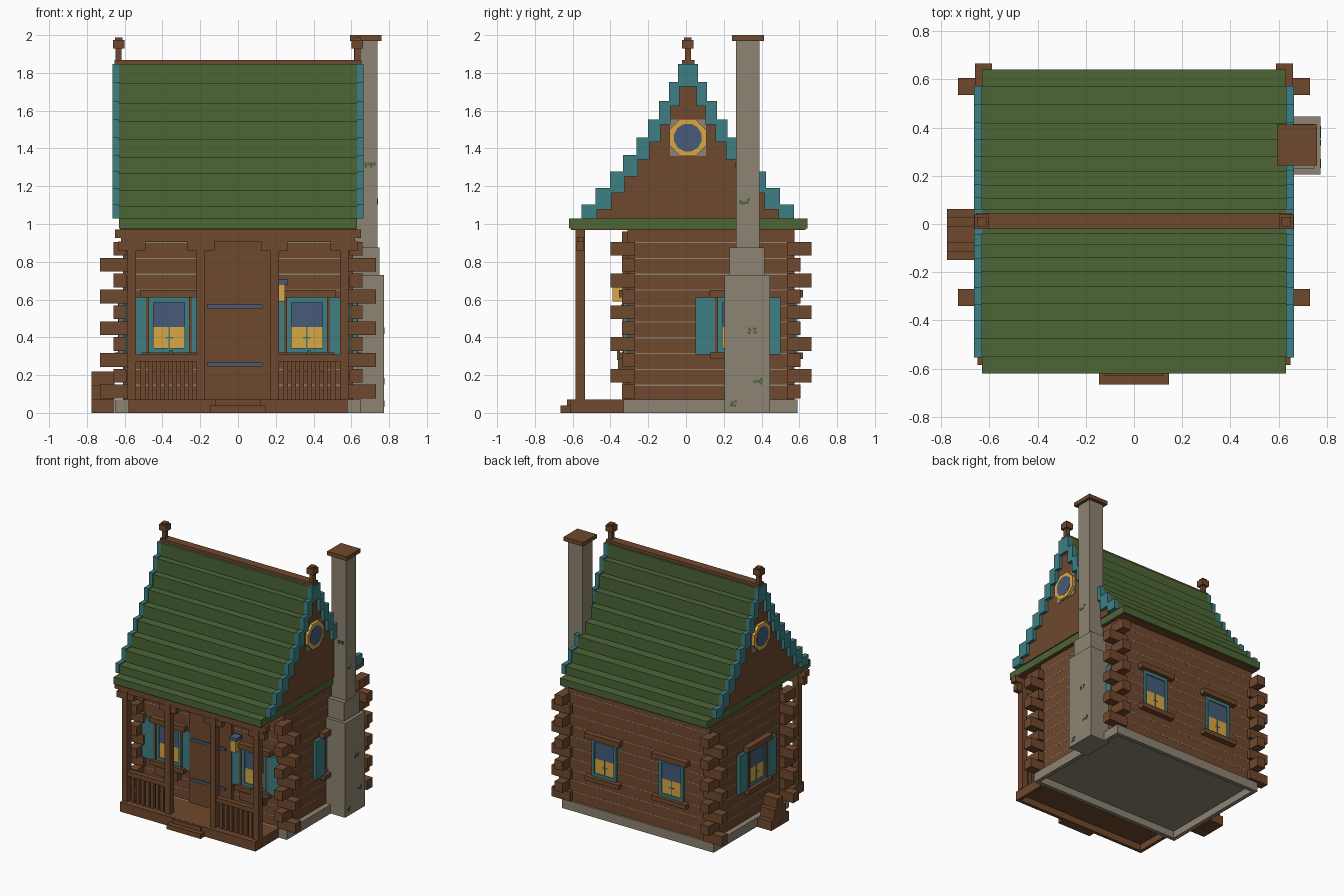
import bpy, math, random
from mathutils import Matrix, Vector

random.seed(4)
if "Cube" in bpy.data.objects:
    bpy.data.objects.remove(bpy.data.objects["Cube"], do_unlink=True)


def material(name, rgb):
    lin = [((c / 255 + 0.055) / 1.055) ** 2.4 for c in rgb] + [1]
    m = bpy.data.materials.new(name)
    m.use_nodes = True
    m.diffuse_color = lin
    m.node_tree.nodes["Principled BSDF"].inputs["Base Color"].default_value = lin
    return m


WOOD = material("brown wood", (111, 72, 45))
GREEN = material("roof green", (76, 101, 53))
TEAL = material("teal paint", (61, 127, 132))
STONE = material("grey stone", (141, 131, 114))
AMBER = material("amber light", (217, 167, 68))
SLATE = material("slate blue", (71, 91, 121))


def part(name, mat, boxes):
    """One object made of boxes given as (x0, x1, y0, y1, z0, z1)."""
    verts, faces = [], []
    for b in boxes:
        n = len(verts)
        verts += [(x, y, z) for x in b[:2] for y in b[2:4] for z in b[4:]]
        for f in ("0132", "4675", "0451", "2376", "0264", "1573"):
            faces.append([n + int(i) for i in f])
    me = bpy.data.meshes.new(name)
    me.from_pydata(verts, [], faces)
    me.materials.append(mat)
    ob = bpy.data.objects.new(name, me)
    bpy.context.collection.objects.link(ob)
    return ob


def centred(x, y, hx, hy, z0, z1):
    return (x - hx, x + hx, y - hy, y + hy, z0, z1)


# Wall extents
WX, WF, WB = 0.61, -0.31, 0.575
PITCH = 0.084

# Foundation ring with a raised floor, and log walls with thin chinking lines
part("foundation", STONE, [(-0.65, 0.65, -0.33, -0.3, 0, 0.07), (-0.65, 0.65, 0.56, 0.59, 0, 0.07),
                           (-0.65, -0.62, -0.3, 0.56, 0, 0.07), (0.62, 0.65, -0.3, 0.56, 0, 0.07)])
part("foundation_floor", STONE, [(-0.62, 0.62, -0.3, 0.56, 0.055, 0.07)])
part("log_walls", WOOD, [(-WX, WX, WF, WB, 0.07, 0.975)])
part("chinking", STONE, [(-WX - 0.001, WX + 0.001, WF - 0.001, WB + 0.001, z - 0.003, z + 0.003)
                         for z in (0.146 + i * PITCH for i in range(10))])

# Crossing log ends at the four corners
ends = []
for i in range(10):
    z = 0.076 + i * PITCH
    for s in (-1, 1):
        x0, x1 = (0.57, 0.73) if i % 2 == 0 else (0.59, 0.66)
        xs = sorted((s * x0, s * x1))
        if i % 2 == 0:
            spans = ((-0.34, -0.27), (0.535, 0.605))
        else:
            spans = ((-0.40, -0.27), (0.535, 0.665))
        ends += [(*xs, *sp, z, z + 0.073) for sp in spans]
part("corner_log_ends", WOOD, ends)


# Boxes placed on a wall: u runs along it, d is the distance outwards
def on_wall(side, u0, u1, d0, d1, z0, z1):
    if side == "front":
        return (u0, u1, WF - d1, WF - d0, z0, z1)
    if side == "back":
        return (u0, u1, WB + d0, WB + d1, z0, z1)
    if side == "left":
        return (WX + d0, WX + d1, u0, u1, z0, z1)
    return (-WX - d1, -WX - d0, u0, u1, z0, z1)


def window(name, side, c, shutters):
    def w(u0, u1, d, z0, z1):
        return on_wall(side, c + u0, c + u1, -0.01, d, z0, z1)
    part(name + "_frame", TEAL, [w(-0.105, -0.083, 0.016, 0.32, 0.61), w(0.083, 0.105, 0.016, 0.32, 0.61),
                                 w(-0.083, 0.083, 0.016, 0.32, 0.343), w(-0.083, 0.083, 0.016, 0.585, 0.61)])
    part(name + "_upper_glass", SLATE, [w(-0.083, 0.083, 0.008, 0.455, 0.585)])
    part(name + "_lower_glass", AMBER, [w(-0.083, 0.083, 0.008, 0.343, 0.455)])
    part(name + "_glazing_bars", TEAL, [w(-0.004, 0.004, 0.011, 0.343, 0.455),
                                        w(-0.02, 0.02, 0.011, 0.395, 0.402)])
    part(name + "_trim", WOOD, [w(-0.15, 0.15, 0.045, 0.61, 0.65), w(-0.145, 0.145, 0.045, 0.285, 0.32)])
    if shutters:
        part(name + "_casing", WOOD, [w(-0.122, -0.105, 0.025, 0.32, 0.61), w(0.105, 0.122, 0.025, 0.32, 0.61)])
        part(name + "_shutters", TEAL, [w(-0.225, -0.122, 0.022, 0.31, 0.61),
                                        w(0.122, 0.225, 0.022, 0.31, 0.61)])


window("front_left_window", "front", 0.365, True)
window("front_right_window", "front", -0.365, True)
window("back_left_window", "back", 0.29, False)
window("back_right_window", "back", -0.285, False)
window("left_side_window", "left", 0.275, True)
window("right_side_window", "right", 0.02, True)

# Door with board above and iron hinges
part("door", WOOD, [(-0.18, 0.18, WF - 0.025, WF, 0.07, 0.79), (-0.185, 0.185, WF - 0.03, WF, 0.79, 0.96)])
part("door_hinges", SLATE, [(-0.165, 0.13, WF - 0.033, WF - 0.025, z, z + 0.022) for z in (0.245, 0.553)])

# Porch deck with hollow underside, and steps
part("porch_deck", WOOD, [(-0.58, 0.58, -0.615, -0.33, 0.05, 0.072), (-0.58, 0.58, -0.615, -0.59, 0, 0.05),
                          (-0.58, -0.555, -0.59, -0.33, 0, 0.05), (0.555, 0.58, -0.59, -0.33, 0, 0.05)])
part("porch_steps", WOOD, [(-0.145, 0.145, -0.665, -0.615, 0, 0.038), (-0.12, 0.12, -0.63, -0.615, 0.038, 0.07)])

# Porch posts, beam and brackets
POSTS = (-0.562, -0.197, 0.193, 0.562)
part("porch_posts", WOOD, [centred(x, -0.56, 0.023, 0.025, 0.07, 0.95) for x in POSTS])
part("porch_beam", WOOD, [(-0.65, 0.65, -0.585, -0.535, 0.925, 0.972)])
part("post_brackets", WOOD, [centred(x, -0.56, 0.072, 0.02, 0.86, 0.907) for x in POSTS]
     + [centred(0, -0.56, 0.62, 0.018, 0.907, 0.925)])

# Railings on both sides of the entrance
rails = []
for s in (-1, 1):
    rails.append(centred(s * 0.38, -0.56, 0.165, 0.02, 0.272, 0.308))
    rails += [centred(s * (0.252 + i * 0.042), -0.56, 0.013, 0.01, 0.07, 0.272) for i in range(7)]
part("porch_railings", WOOD, rails)

# Flower boxes below the front windows
part("flower_boxes", WOOD, [centred(s * 0.365, -0.335, 0.1, 0.025, 0.22, 0.285) for s in (-1, 1)])
part("flower_leaves", GREEN, [centred(s * 0.365 + 0.01, -0.358, 0.01, 0.008, 0.28, 0.33) for s in (-1, 1)])

# Lantern beside the door
part("lantern_glass", AMBER, [centred(0.228, -0.362, 0.022, 0.028, 0.59, 0.68)])
part("lantern_cap", SLATE, [centred(0.232, -0.362, 0.032, 0.036, 0.68, 0.705)])

# Stepped roof, gable fill and barge boards
CY = 0.01
HALF = (0.56, 0.485, 0.41, 0.34, 0.27, 0.208, 0.15, 0.098, 0.05)
TOPS = (1.03, 1.093, 1.18, 1.267, 1.356, 1.448, 1.543, 1.64, 1.743, 1.846)
part("eaves_slab", GREEN, [(-0.63, 0.63, -0.62, 0.642, 0.975, 1.03)])
part("soffit", WOOD, [(-0.625, 0.625, -0.61, 0.632, 0.967, 0.975)])
roof, gable, barge = [], [], []
for i, h in enumerate(HALF):
    z0, z1 = TOPS[i], TOPS[i + 1]
    roof.append(centred(0, CY, 0.63, h, z0, z1))
    inner = HALF[i + 1] if i < 8 else 0
    if inner:
        gable.append(centred(0, CY, 0.638, inner + 0.005, z0, z1))
    low = z0 - (0.015 if i else 0)
    for sx in (-1, 1):
        xs = sorted((sx * 0.63, sx * 0.664))
        for sy in (-1, 1):
            ys = sorted((CY + sy * max(inner - 0.005, 0), CY + sy * (h + 0.003)))
            barge.append((*xs, *ys, low, z1 + 0.01 * (i < 8)))
part("roof_courses", GREEN, roof)
part("gable_walls", WOOD, gable)
part("barge_boards", TEAL, barge)

# Ridge cap and finials
part("ridge_cap", WOOD, [(-0.655, 0.655, CY - 0.03, CY + 0.035, 1.84, 1.868)])
finials = []
for s in (-1, 1):
    finials += [centred(s * 0.632, CY, 0.016, 0.016, 1.86, 1.94),
                centred(s * 0.632, CY, 0.03, 0.03, 1.93, 1.975),
                centred(s * 0.632, CY, 0.02, 0.02, 1.975, 1.988)]
part("ridge_finials", WOOD, finials)


# Round gable windows: square stone backing, ring and pane
def disc(name, mat, sides, radius, x, thick):
    turn = Matrix.Rotation(math.pi / 2, 4, "Y") @ Matrix.Rotation(math.pi / sides, 4, "Z")
    bpy.ops.mesh.primitive_cylinder_add(vertices=sides, radius=radius, depth=thick)
    ob = bpy.context.object
    ob.name = name
    ob.data.transform(Matrix.Translation(Vector((x, CY, 1.457))) @ turn)
    ob.data.materials.append(mat)


for s, label in ((1, "left"), (-1, "right")):
    xs = sorted((s * 0.63, s * 0.641))
    part(label + "_gable_window_backing", STONE, [(*xs, CY - 0.096, CY + 0.096, 1.36, 1.554)])
    disc(label + "_gable_window_ring", AMBER, 8, 0.106, s * 0.65, 0.024)
    disc(label + "_gable_window_pane", SLATE, 12, 0.075, s * 0.66, 0.008)

# Chimney in three stages with a wooden cap
part("chimney", STONE, [(0.6, 0.774, 0.205, 0.445, 0, 0.73), (0.6, 0.748, 0.23, 0.415, 0.73, 0.875),
                        (0.615, 0.739, 0.265, 0.388, 0.875, 1.972)])
part("chimney_cap", WOOD, [(0.593, 0.76, 0.243, 0.413, 1.97, 2.0)])

# Moss flecks on the chimney
moss = []
for y, z, x in ((0.31, 1.12, 0.739), (0.35, 0.435, 0.774), (0.24, 0.05, 0.774), (0.38, 0.17, 0.774)):
    for i in range(6):
        v, w = y + random.uniform(-0.025, 0.025), z + random.uniform(-0.014, 0.014)
        moss.append((x - 0.002, x + 0.002, v - 0.007, v + 0.007, w - 0.006, w + 0.006))
moss += [(0.67 + i * 0.015, 0.682 + i * 0.015, 0.262, 0.267, 1.3 + i % 2 * 0.01, 1.325) for i in range(4)]
part("moss", GREEN, moss)

# Stacked firewood against the right wall
wood = []
for row in range(3):
    for k in range(3 - row):
        y = -0.115 + k * 0.071 + row * 0.0355
        wood.append(centred(-0.715, y, 0.06, 0.035, row * 0.073, row * 0.073 + 0.073))
part("firewood", WOOD, wood)
